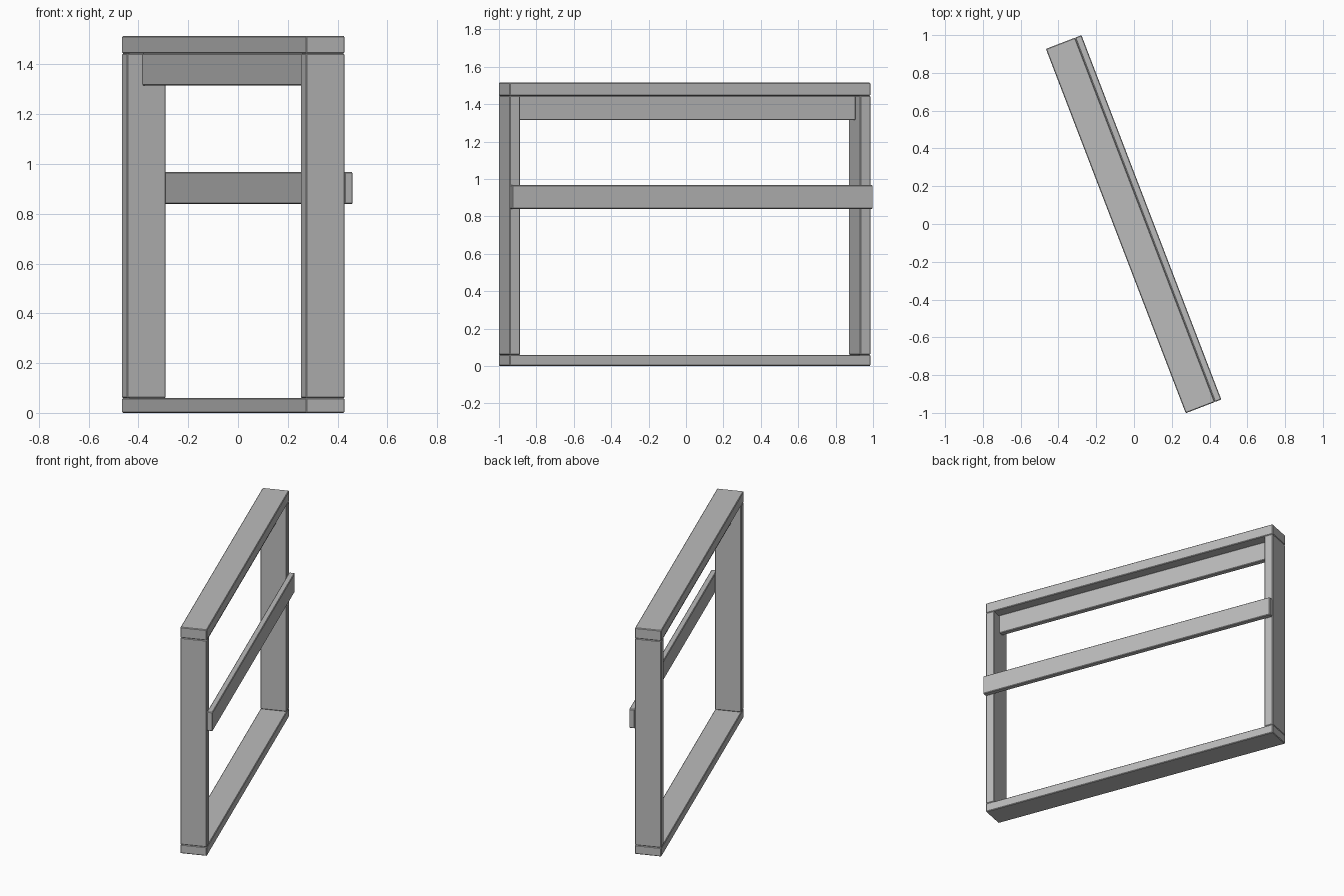
import bpy
import math
from mathutils import Matrix, Vector

cube = bpy.data.objects.get("Cube")
if cube:
    bpy.data.objects.remove(cube, do_unlink=True)

# Single grey finish
grey = bpy.data.materials.new("grey")
grey.use_nodes = True
COLOUR = (0.5, 0.5, 0.5, 1.0)
grey.diffuse_color = COLOUR
grey.node_tree.nodes["Principled BSDF"].inputs["Base Color"].default_value = COLOUR

# The whole frame stands turned about the vertical axis
TURN = math.radians(21)
PLACE = Matrix.Translation((-0.019, -0.0075, 0)) @ Matrix.Rotation(TURN, 4, 'Z')

HALF_W, HALF_L = 0.083, 1.033     # half depth and half length of the frame
BOARD, SLAT = 0.06, 0.036         # thicknesses
Z_LOW, Z_HIGH, Z_TOP = 0.059, 1.444, 1.515


def plank(name, x, y, z):
    """Box with chamfered edges from (min, max) ranges in the frame's own axes."""
    centre = Vector([(a + b) / 2 for a, b in (x, y, z)])
    bpy.ops.mesh.primitive_cube_add(size=1)
    obj = bpy.context.object
    obj.name = name
    obj.data.transform(Matrix.Diagonal((x[1] - x[0], y[1] - y[0], z[1] - z[0], 1)))
    obj.matrix_world = PLACE @ Matrix.Translation(centre)
    obj.data.materials.append(grey)
    bevel = obj.modifiers.new("chamfer", 'BEVEL')
    bevel.width = 0.004
    bevel.segments = 1
    return obj


depth = (-HALF_W, HALF_W)
length = (-HALF_L, HALF_L)
inner = HALF_L - BOARD

# Top and bottom boards
plank("bottom_board", depth, length, (0, Z_LOW))
plank("top_board", depth, length, (Z_HIGH, Z_TOP))

# Upright posts at both ends
plank("front_post", depth, (-HALF_L, -inner), (Z_LOW, Z_HIGH))
plank("back_post", depth, (inner, HALF_L), (Z_LOW, Z_HIGH))

# Brace under the top board, between the posts
plank("top_brace", (-SLAT / 2, SLAT / 2), (-inner, inner), (1.315, Z_HIGH))

# Rail fixed across the outside of the posts
plank("side_rail", (HALF_W, HALF_W + SLAT), length, (0.84, 0.967))
